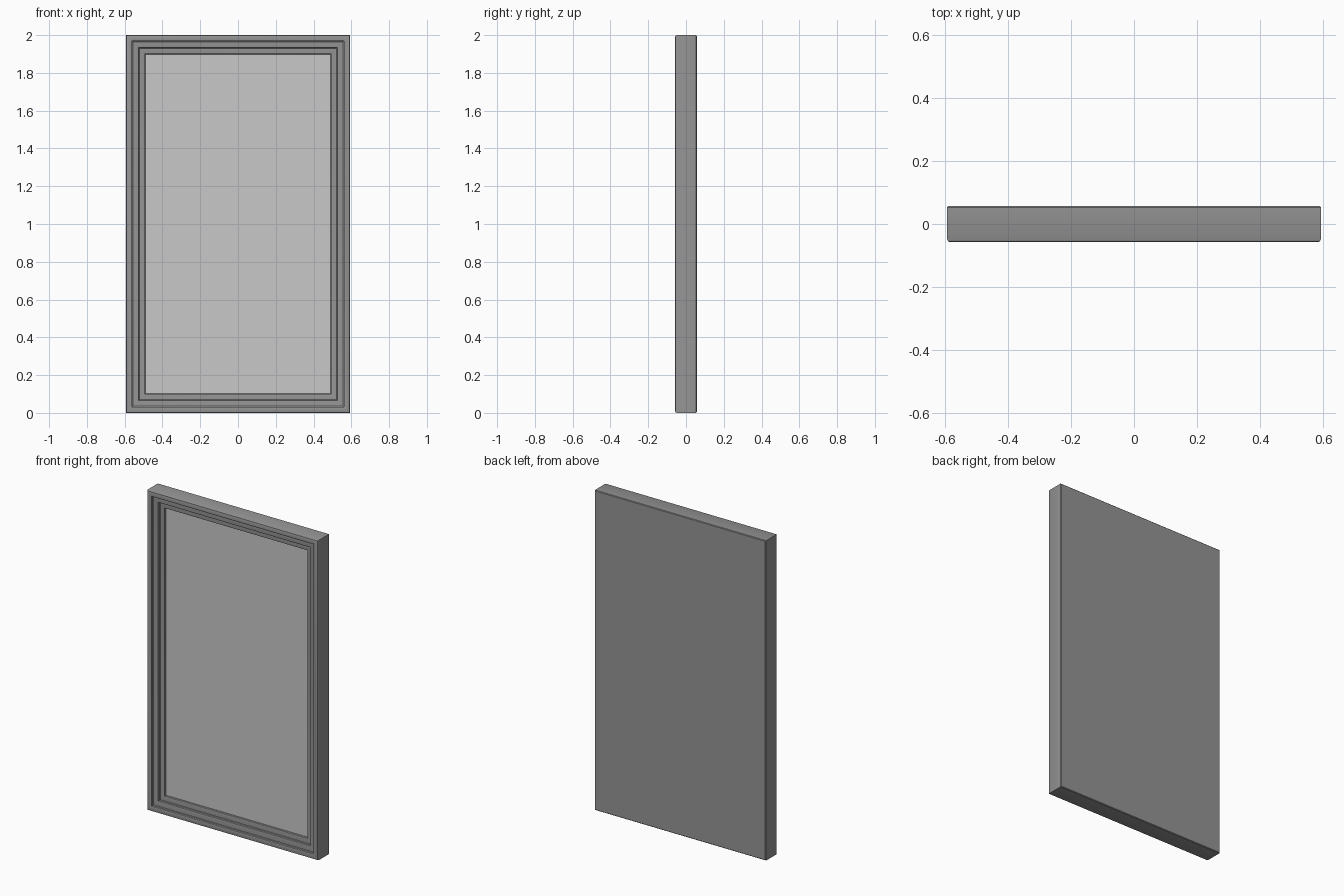
import bpy, bmesh

cube = bpy.data.objects.get("Cube")
if cube:
    bpy.data.objects.remove(cube)

W, H = 0.592, 1.0          # half width, half height
FRONT, BACK = -0.057, 0.057


def make_material(name, value):
    mat = bpy.data.materials.new(name)
    mat.use_nodes = True
    colour = (value, value, value, 1)
    mat.diffuse_color = colour
    mat.node_tree.nodes["Principled BSDF"].inputs["Base Color"].default_value = colour
    return mat


def make_object(name, bm, mat):
    bmesh.ops.recalc_face_normals(bm, faces=bm.faces)
    mesh = bpy.data.meshes.new(name)
    bm.to_mesh(mesh)
    bm.free()
    mesh.materials.append(mat)
    obj = bpy.data.objects.new(name, mesh)
    bpy.context.collection.objects.link(obj)
    bpy.ops.object.select_all(action='DESELECT')
    obj.select_set(True)
    bpy.context.view_layer.objects.active = obj
    bpy.ops.object.shade_smooth_by_angle(angle=0.6)
    return obj


def ring(bm, inset, y):
    w, h = W - inset, H - inset
    return [bm.verts.new((sx * w, y, H + sz * h))
            for sx, sz in ((-1, -1), (1, -1), (1, 1), (-1, 1))]


# Moulded frame: mitred profile of (inset, depth) with softened steps
profile = [(0.004, BACK), (0, BACK - 0.004), (0, FRONT + 0.008),
           (0.003, FRONT + 0.002), (0.008, FRONT)]
y = FRONT
for edge in (0.032, 0.067, 0.1):
    profile += [(edge - 0.006, y), (edge - 0.001, y + 0.003), (edge, y + 0.007)]
    y += 0.017
    profile += [(edge, y - 0.003), (edge + 0.004, y)]

bm = bmesh.new()
rings = [ring(bm, *p) for p in profile]
for a, b in zip(rings, rings[1:]):
    for i in range(4):
        j = (i + 1) % 4
        bm.faces.new((a[i], a[j], b[j], b[i]))
bm.faces.new(rings[0])      # solid back
bm.faces.new(rings[-1])     # bed behind the panel
make_object("frame", bm, make_material("frame grey", 0.30))

# Inset panel
bm = bmesh.new()
bmesh.ops.create_cube(bm, size=1)
for v in bm.verts:
    v.co.x *= 2 * (W - 0.1)
    v.co.z = v.co.z * 2 * (H - 0.1) + H
    v.co.y = y - 0.002 + (0.008 if v.co.y > 0 else 0)
make_object("panel", bm, make_material("panel light grey", 0.58))
